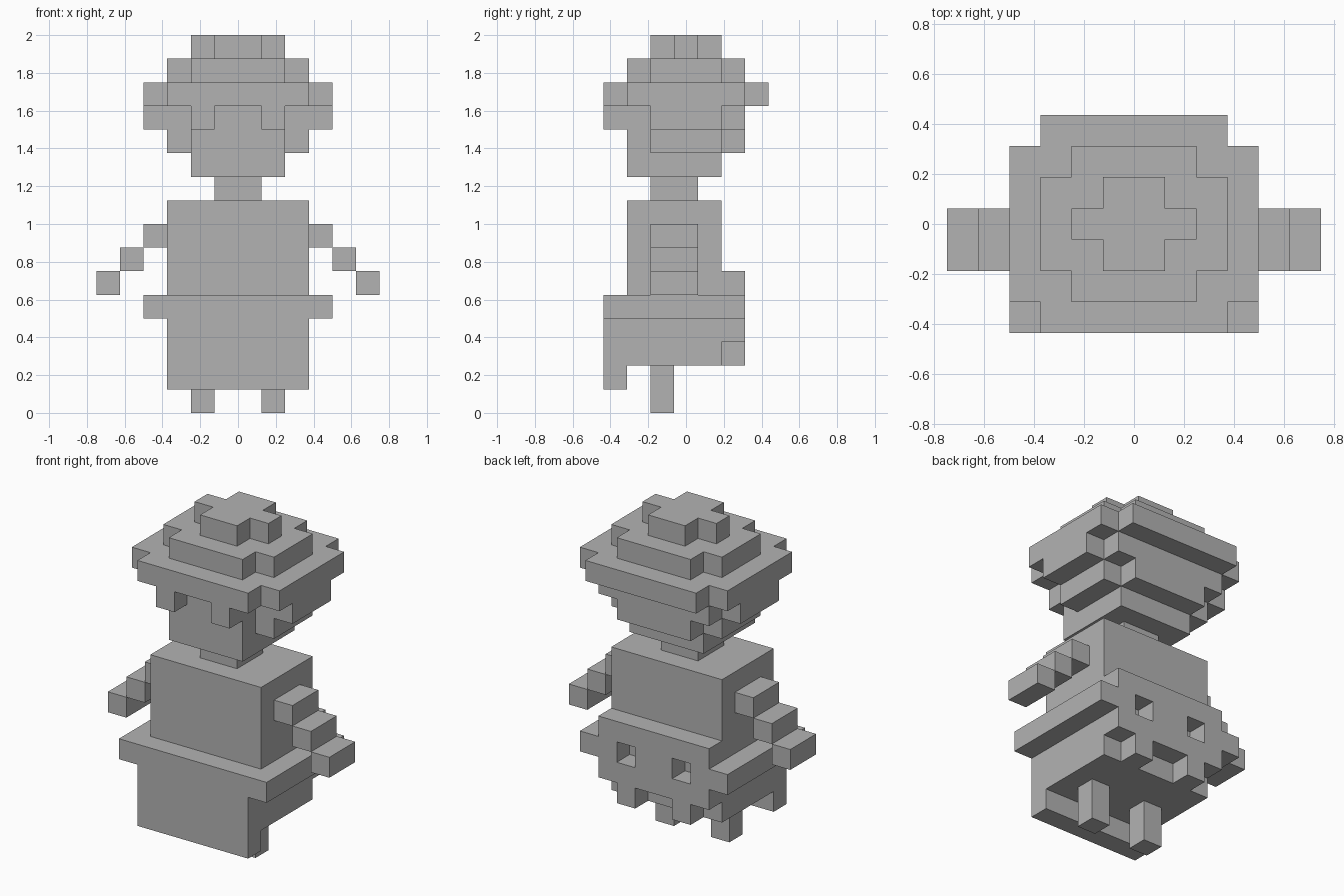
import bpy
import bmesh
import math
from mathutils import Vector

cube = bpy.data.objects.get("Cube")
if cube:
    bpy.data.objects.remove(cube, do_unlink=True)

U = 0.125  # edge of one block
Y0 = -3.5  # front edge of the block grid

grey = bpy.data.materials.new("plain_grey")
grey.use_nodes = True
COLOUR = (0.45, 0.45, 0.45, 1)
grey.diffuse_color = COLOUR
grey.node_tree.nodes["Principled BSDF"].inputs["Base Color"].default_value = COLOUR


def cells(box):
    """Grid cells inside a box (x0, x1, y0, y1, z0, z1)."""
    x0, x1, y0, y1, z0, z1 = box
    return {(x, y, z) for x in range(x0, x1) for y in range(y0, y1) for z in range(z0, z1)}


def wide(half, y0, y1, z0, z1):
    """Box centred on x."""
    return (-half, half, y0, y1, z0, z1)


def part(name, boxes, holes=(), mirror=False):
    """Join boxes of blocks into one shell, keeping only outer faces."""
    solid = set().union(*map(cells, boxes))
    for hole in holes:
        solid -= cells(hole)
    if mirror:
        solid = {(-x - 1, y, z) for x, y, z in solid}
    bm = bmesh.new()
    for cell in solid:
        centre = Vector(cell) + Vector((0.5, 0.5, 0.5))
        for axis in range(3):
            for side in (-1, 1):
                step = [0, 0, 0]
                step[axis] = side
                if tuple(c + s for c, s in zip(cell, step)) in solid:
                    continue
                n = Vector(step)
                u = Vector([float(i == (axis + 1) % 3) for i in range(3)])
                v = n.cross(u)
                ring = [centre + (n + u * a + v * b) / 2
                        for a, b in ((-1, -1), (1, -1), (1, 1), (-1, 1))]
                bm.faces.new([bm.verts.new((p + Vector((0, Y0, 0))) * U) for p in ring])
    bmesh.ops.remove_doubles(bm, verts=bm.verts[:], dist=U / 100)
    bmesh.ops.dissolve_limit(bm, angle_limit=math.radians(1), verts=bm.verts[:], edges=bm.edges[:])
    mesh = bpy.data.meshes.new(name)
    bm.to_mesh(mesh)
    bm.free()
    mesh.materials.append(grey)
    obj = bpy.data.objects.new(name, mesh)
    bpy.context.collection.objects.link(obj)
    return obj


# Head: stepped cap, hair at the sides and back, face
part("cap", [
    wide(2, 3, 4, 15, 16), wide(1, 2, 5, 15, 16),
    wide(3, 2, 5, 14, 15), wide(2, 1, 6, 14, 15),
    wide(4, 1, 6, 13, 14), wide(3, 0, 7, 13, 14),
])
part("hair", [
    wide(4, 2, 5, 12, 13), wide(3, 2, 6, 12, 13),
    wide(3, 2, 5, 11, 12), wide(2, 2, 6, 11, 12),
], holes=[wide(2, 2, 5, 11, 13)])
part("face", [wide(2, 1, 5, 10, 13)])
part("neck", [wide(1, 2, 4, 9, 10)])

# Body
part("torso", [wide(3, 1, 5, 5, 9)])
part("skirt", [
    wide(4, 0, 5, 4, 5),
    wide(3, 0, 5, 2, 4),
    wide(3, 0, 1, 1, 2),
])

# Back panel with two square holes and two teeth
part("back_panel", [
    wide(3, 5, 6, 3, 6), wide(4, 5, 6, 4, 5), wide(2, 5, 6, 2, 3),
], holes=[(1, 2, 5, 6, 4, 5), (-2, -1, 5, 6, 4, 5), wide(1, 5, 6, 2, 3)])

# Paired parts
for side, flip in (("left", False), ("right", True)):
    part(side + "_brow", [(1, 2, 0, 1, 12, 13)], mirror=flip)
    part(side + "_arm", [(3 + i, 4 + i, 2, 4, 7 - i, 8 - i) for i in range(3)], mirror=flip)
    part(side + "_leg", [(1, 2, 2, 3, 0, 2)], mirror=flip)
